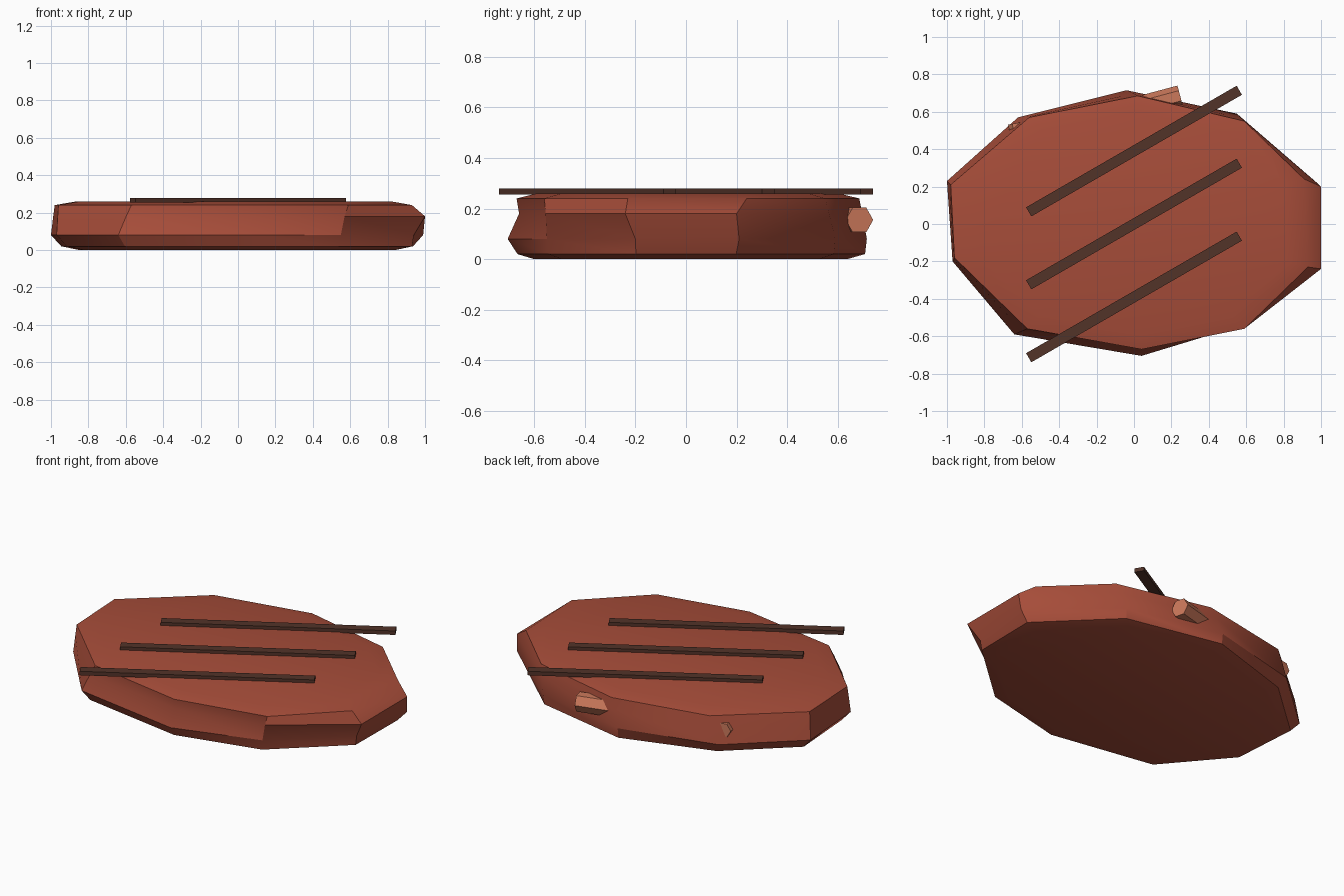
import bpy
import bmesh
from math import radians
from mathutils import Vector

cube = bpy.data.objects.get("Cube")
if cube:
    bpy.data.objects.remove(cube, do_unlink=True)


def material(name, rgb):
    mat = bpy.data.materials.new(name)
    mat.use_nodes = True
    mat.diffuse_color = (*rgb, 1)
    mat.node_tree.nodes["Principled BSDF"].inputs["Base Color"].default_value = (*rgb, 1)
    return mat


meat = material("cooked meat", (0.39, 0.075, 0.042))
char = material("char brown", (0.085, 0.033, 0.022))
crumb = material("light crumb", (0.60, 0.19, 0.105))


def outline(*pairs):
    return [Vector(p) for p in pairs]


# Patty: irregular ten-sided rings, stacked and skinned
lower = outline((-.04, .715), (.55, .59), (.99, .21), (.94, -.2), (.55, -.55),
                (.04, -.705), (-.64, -.59), (-.97, -.2), (-1, .23), (-.62, .57))
upper = outline((.02, .685), (.59, .55), (.91, .24), (.93, -.23), (.59, -.56),
                (.04, -.67), (-.57, -.56), (-.96, -.18), (-.98, .21), (-.56, .57))
waist = [a.lerp(b, 0.6) for a, b in zip(lower, upper)]
base = [p * 0.945 for p in lower]

# Overhanging shoulder on one corner, upright foot below it and at the back
waist[2:6] = outline((1, .2), (1, -.24), (.57, -.555), (.04, -.66))
for i in (0, 1, 3, 4):
    base[i] = lower[i] * 0.99

rings = [([p * 0.9 for p in base], 0), (base, 0.02), (lower, 0.08),
         (waist, 0.18), (upper, 0.24), ([p * 0.88 for p in upper], 0.26)]

bm = bmesh.new()
loops = [[bm.verts.new((p.x, p.y, z)) for p in ring] for ring, z in rings]
count = len(lower)
for below, above in zip(loops, loops[1:]):
    for i in range(count):
        j = (i + 1) % count
        bm.faces.new((below[i], below[j], above[j], above[i]))
bm.faces.new(loops[0])
bm.faces.new(loops[-1])
bmesh.ops.recalc_face_normals(bm, faces=bm.faces)
mesh = bpy.data.meshes.new("patty")
bm.to_mesh(mesh)
bm.free()
mesh.materials.append(meat)
patty = bpy.data.objects.new("patty", mesh)
bpy.context.collection.objects.link(patty)
bpy.context.view_layer.objects.active = patty
patty.select_set(True)
bpy.ops.object.shade_smooth_by_angle(angle=radians(30))

# Grill marks: three slanted bars lying on top
for name, y in (("front", -0.39), ("middle", 0), ("back", 0.39)):
    bpy.ops.mesh.primitive_cube_add(size=1, location=(0, y, 0.267),
                                    rotation=(0, 0, radians(30)))
    bar = bpy.context.object
    bar.name = name + "_grill_mark"
    bar.scale = (1.3, 0.056, 0.024)
    bar.data.materials.append(char)


# Crumbs: six-sided stubs half sunk into the rim
def add_crumb(name, location, radius, length, turn):
    bpy.ops.mesh.primitive_cylinder_add(vertices=6, radius=radius, depth=length,
                                        location=location,
                                        rotation=(0, radians(90), radians(turn)))
    stub = bpy.context.object
    stub.name = name
    stub.data.materials.append(crumb)


add_crumb("back_crumb", (0.15, 0.66, 0.155), 0.056, 0.2, 15)
add_crumb("side_crumb", (-0.62, 0.49, 0.16), 0.045, 0.1, 100)
